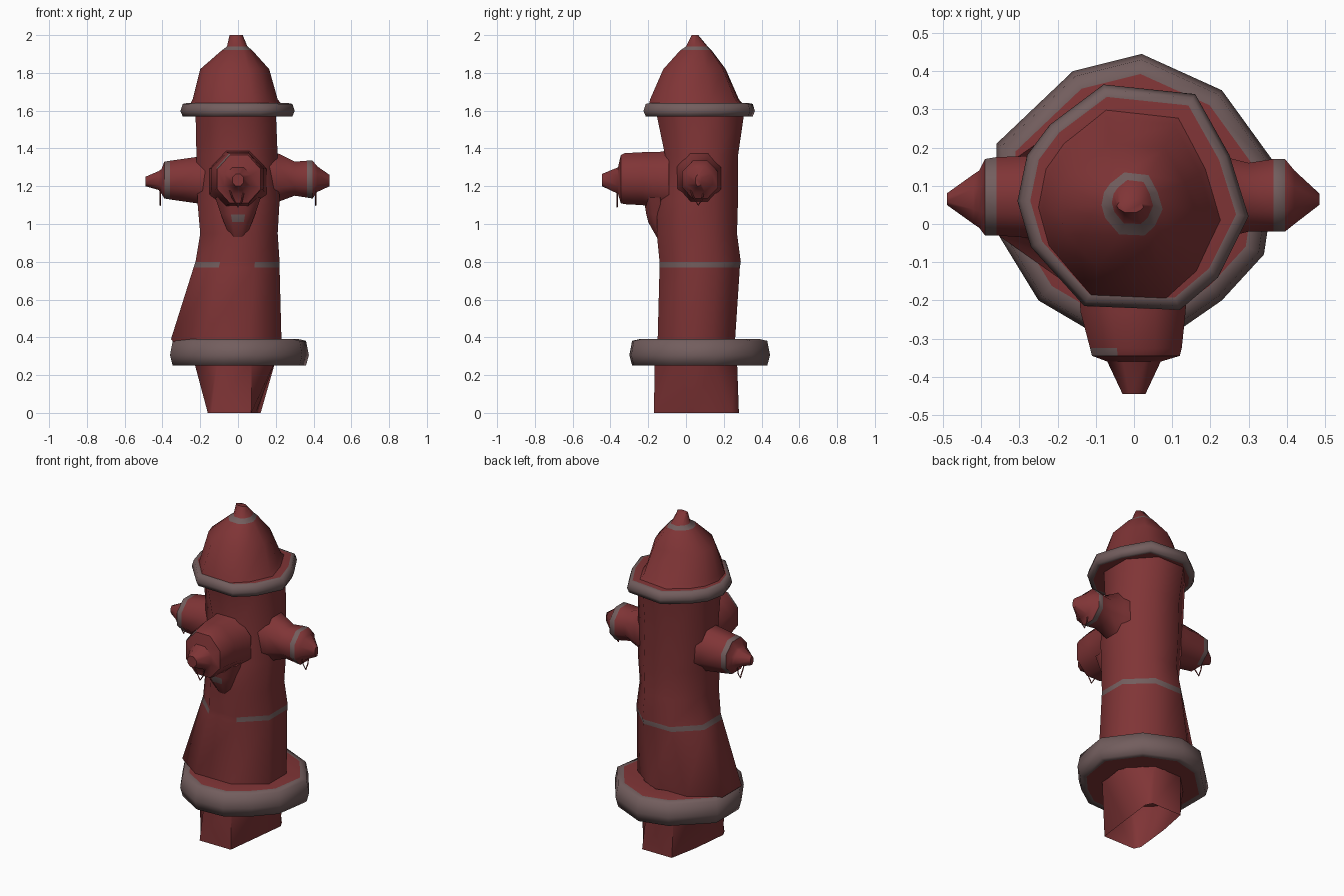
import bpy, bmesh, math
from mathutils import Vector

if "Cube" in bpy.data.objects:
    bpy.data.objects.remove(bpy.data.objects["Cube"])


def material(name, rgb):
    m = bpy.data.materials.new(name)
    m.diffuse_color = (*rgb, 1)
    m.use_nodes = True
    m.node_tree.nodes["Principled BSDF"].inputs["Base Color"].default_value = m.diffuse_color
    return m


RED = material("worn red", (0.215, 0.035, 0.037))
GREY = material("bare grey", (0.17, 0.111, 0.111))


def loft(name, rings, greys=(), angle=40, rule=None, start=True, end=True):
    """Skin closed rings of points; bands listed in greys get the grey colour."""
    bm = bmesh.new()
    rows = [[bm.verts.new(p) for p in ring] for ring in rings]
    n = len(rows[0])
    for k, (a, b) in enumerate(zip(rows, rows[1:])):
        for i in range(n):
            f = bm.faces.new((a[i], a[(i + 1) % n], b[(i + 1) % n], b[i]))
            f.material_index = int(k in greys and (rule is None or rule(f.calc_center_median())))
    caps = [bm.faces.new(rows[0][::-1]), bm.faces.new(rows[-1])]
    bmesh.ops.recalc_face_normals(bm, faces=bm.faces)
    drop = [f for f, keep in zip(caps, (start, end)) if not keep]
    if drop:
        bmesh.ops.delete(bm, geom=drop, context='FACES_ONLY')
    me = bpy.data.meshes.new(name)
    bm.to_mesh(me)
    bm.free()
    me.materials.append(RED)
    me.materials.append(GREY)
    ob = bpy.data.objects.new(name, me)
    bpy.context.collection.objects.link(ob)
    bpy.ops.object.select_all(action='DESELECT')
    bpy.context.view_layer.objects.active = ob
    ob.select_set(True)
    bpy.ops.object.shade_smooth_by_angle(angle=math.radians(angle))
    return ob


def oval(u0, u1, v0, v1, n=8):
    """n-sided outline that fills the given bounds."""
    s = math.cos(math.pi / n)
    out = []
    for i in range(n):
        t = 2 * math.pi * (i + 0.5) / n
        out.append(((u0 + u1) / 2 + (u1 - u0) / 2 * math.cos(t) / s,
                    (v0 + v1) / 2 + (v1 - v0) / 2 * math.sin(t) / s))
    return out


def stack(levels):
    return [[(x, y, z) for x, y in oval(*b)] for z, *b in levels]


# Barrel: open four-cornered foot, then z with x and y bounds; the stripe skips the front
foot = [(0.12, 0.24), (0.10, 0.28), (-0.10, 0.28), (-0.135, 0.10),
        (-0.16, -0.13), (-0.14, -0.17), (0.07, -0.17), (0.095, 0.03)]
loft("barrel", [[(x, y, 0) for x, y in foot]] + stack([
    (0.28, -0.235, 0.20, -0.165, 0.27),
    (0.39, -0.355, 0.23, -0.15, 0.26),
    (0.77, -0.235, 0.22, -0.14, 0.285),
    (0.80, -0.225, 0.22, -0.14, 0.29),
    (0.95, -0.20, 0.21, -0.155, 0.27),
    (1.12, -0.215, 0.22, -0.15, 0.275),
    (1.36, -0.22, 0.21, -0.11, 0.275),
    (1.60, -0.225, 0.20, -0.16, 0.31)]),
    greys=(3,), angle=60, rule=lambda c: c.y > -0.12, start=False)

# Irregular flange outlines
BASE_RIM = [
    (0.02, 0.445), (-0.16, 0.40), (-0.36, 0.21), (-0.36, -0.02), (-0.25, -0.20),
    (-0.08, -0.30), (0.10, -0.29), (0.23, -0.20), (0.34, -0.08), (0.375, 0.15),
    (0.23, 0.35)]
BONNET_RIM = [
    (-0.08, 0.365), (-0.22, 0.26), (-0.28, 0.18), (-0.305, 0.06), (-0.27, -0.06),
    (-0.13, -0.215), (0.12, -0.225), (0.22, -0.14), (0.30, 0.02), (0.25, 0.18),
    (0.16, 0.34)]


def fit(z, x0, x1, y0, y1):
    """Bonnet outline squeezed into the given bounds."""
    return [(x0 + (x + 0.305) / 0.605 * (x1 - x0),
             y0 + (y + 0.225) / 0.59 * (y1 - y0), z) for x, y in BONNET_RIM]


# Bonnet with a grey ring below the pointed top nut
loft("bonnet", [fit(*b) for b in (
    (1.61, -0.265, 0.25, -0.20, 0.325),
    (1.66, -0.24, 0.21, -0.19, 0.28),
    (1.82, -0.20, 0.165, -0.12, 0.21),
    (1.92, -0.085, 0.075, -0.03, 0.135),
    (1.94, -0.058, 0.05, 0.0, 0.115),
    (2.00, -0.045, 0.025, 0.03, 0.065))],
    greys=(3,), angle=60, start=False)


# Flanges: red inner shelf and grey rim
def flange(name, outline, z0, z1, inner):
    c = Vector((0, 0.07))

    def ring(k, z):
        return [(*(c + (Vector(p) - c) * k), z) for p in outline]
    h = z1 - z0
    loft(name, [ring(0.55, z0), ring(inner, z0), ring(0.96, z0),
                ring(1, z0 + h * 0.4), ring(0.96, z1 - h * 0.06),
                ring(inner, z1), ring(0.55, z1)],
         greys=(1, 2, 3, 4), angle=100, start=False, end=False)


flange("base_flange", BASE_RIM, 0.25, 0.39, 0.86)
flange("bonnet_flange", BONNET_RIM, 1.57, 1.64, 0.89)


# Outlets: distance outward, then sideways bounds and height bounds
def outlet(name, axis, levels, greys=(), rule=None):
    rings = []
    for d, *b in levels:
        pts = oval(*b)
        if axis == 'y':
            rings.append([(u, -d, z) for u, z in pts])
        else:
            rings.append([(d * axis, u, z) for u, z in pts])
    loft(name, rings, greys, 50, rule, start=False)


outlet("left_outlet", -1, [
    (0.15, -0.05, 0.19, 1.09, 1.36),
    (0.22, -0.04, 0.18, 1.11, 1.355),
    (0.36, -0.03, 0.175, 1.13, 1.335),
    (0.39, -0.03, 0.17, 1.135, 1.33),
    (0.405, -0.01, 0.14, 1.16, 1.29),
    (0.42, 0.0, 0.13, 1.18, 1.28),
    (0.49, 0.05, 0.08, 1.20, 1.25)], greys=(2,), rule=lambda c: c.z > 1.16)
outlet("right_outlet", 1, [
    (0.15, -0.05, 0.19, 1.08, 1.40),
    (0.22, -0.04, 0.18, 1.12, 1.37),
    (0.30, -0.02, 0.16, 1.15, 1.33),
    (0.365, -0.02, 0.17, 1.14, 1.335),
    (0.395, -0.02, 0.17, 1.135, 1.335),
    (0.42, 0.0, 0.14, 1.17, 1.305),
    (0.485, 0.05, 0.08, 1.20, 1.26)], greys=(3,))
outlet("front_outlet", 'y', [
    (0.09, -0.15, 0.15, 1.06, 1.39),
    (0.15, -0.145, 0.14, 1.08, 1.38),
    (0.23, -0.14, 0.135, 1.10, 1.38),
    (0.325, -0.115, 0.125, 1.105, 1.375),
    (0.345, -0.11, 0.12, 1.11, 1.365),
    (0.36, -0.07, 0.07, 1.16, 1.30),
    (0.445, -0.03, 0.03, 1.20, 1.265)],
    greys=(3,), rule=lambda c: c.z > 1.3 and c.x < 0)

# Swelling under the front outlet with a small bare spot
loft("front_outlet_gusset", stack([
    (0.93, -0.04, 0.04, -0.155, -0.10),
    (1.01, -0.075, 0.075, -0.20, -0.10),
    (1.05, -0.09, 0.09, -0.21, -0.10),
    (1.14, -0.12, 0.12, -0.225, -0.10)]),
    greys=(1,), angle=60, rule=lambda c: c.y < -0.19)


# Cap chains: thin loops hanging below each cap
def chain(name, pts):
    cu = bpy.data.curves.new(name, 'CURVE')
    cu.dimensions = '3D'
    cu.bevel_depth = 0.004
    cu.bevel_resolution = 0
    sp = cu.splines.new('POLY')
    sp.points.add(len(pts) - 1)
    for p, co in zip(sp.points, pts):
        p.co = (*co, 1)
    cu.materials.append(RED)
    bpy.context.collection.objects.link(bpy.data.objects.new(name, cu))


loop = [(-0.05, 1.20), (-0.03, 1.14), (0.0, 1.09), (0.02, 1.12), (0.035, 1.20)]
for side, name in ((-1, "left_chain"), (1, "right_chain")):
    chain(name, [(side * 0.412, 0.065 + u, z + 0.01) for u, z in loop])
chain("front_chain", [(u, -0.365, z) for u, z in loop])
